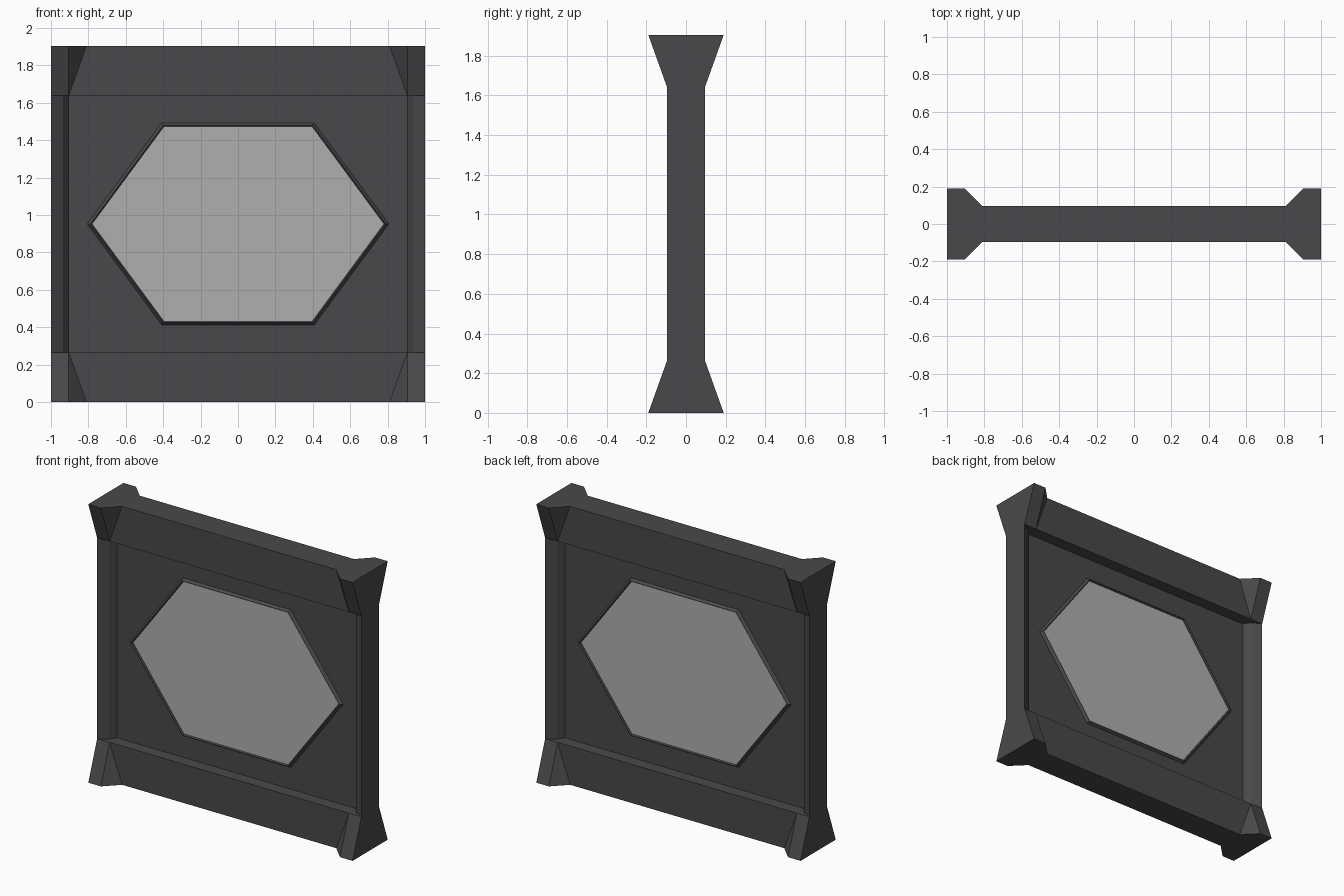
import bpy, bmesh

if "Cube" in bpy.data.objects:
    bpy.data.objects.remove(bpy.data.objects["Cube"])

H = 1.905          # total height
MID = H / 2
BEAM = 0.265       # beam height
D = 0.095          # half depth of the frame
PANEL = 0.013      # half depth of the recessed panel


def material(name, rgb):
    m = bpy.data.materials.new(name)
    m.diffuse_color = (*rgb, 1)
    m.use_nodes = True
    m.node_tree.nodes["Principled BSDF"].inputs["Base Color"].default_value = m.diffuse_color
    return m


dark = material("dark_metal", (0.066, 0.066, 0.072))
pane = material("pale_pane", (0.43, 0.43, 0.43))


def finish(name, bm, mat):
    bmesh.ops.recalc_face_normals(bm, faces=bm.faces)
    me = bpy.data.meshes.new(name)
    bm.to_mesh(me)
    bm.free()
    me.materials.append(mat)
    ob = bpy.data.objects.new(name, me)
    bpy.context.collection.objects.link(ob)
    return ob


def hull(name, pts, mat=dark):
    """Convex solid around the points, with flat areas merged."""
    bm = bmesh.new()
    for p in pts:
        bm.verts.new(p)
    r = bmesh.ops.convex_hull(bm, input=bm.verts)
    loose = [v for v in bm.verts if not v.link_faces]
    bmesh.ops.delete(bm, geom=loose, context='VERTS')
    bmesh.ops.dissolve_limit(bm, angle_limit=0.01, verts=bm.verts, edges=bm.edges)
    return finish(name, bm, mat)


def box(name, x, y, z0, z1, mat=dark):
    return hull(name, [(a, b, c) for a in (-x, x) for b in (-y, y) for c in (z0, z1)], mat)


# Top and bottom beams
box("bottom_beam", 0.905, D, 0, BEAM)
box("top_beam", 0.905, D, H - BEAM, H)

# Recessed wall panel
box("wall_panel", 0.92, PANEL, BEAM, H - BEAM)

foot = [(1, 0.19), (0.905, 0.19), (0.81, D)]
neck = [(1, D), (0.905, D)]
column = [(1, D), (0.935, 0.058), (0.905, PANEL)]

for sx, side in ((-1, "left"), (1, "right")):
    # Side columns with two-step chamfer
    hull(side + "_column", [(sx * x, s * y, z) for x, y in column
                            for s in (-1, 1) for z in (BEAM, H - BEAM)])
    # Flared corner blocks
    for level, z0, z1 in (("bottom", 0, BEAM), ("top", H, H - BEAM)):
        hull(f"{level}_{side}_corner",
             [(sx * x, s * y, z0) for x, y in foot for s in (-1, 1)] +
             [(sx * x, s * y, z1) for x, y in neck for s in (-1, 1)])

# Hexagonal window pane
HEX = [(-0.78, 0), (-0.395, 0.522), (0.395, 0.522),
       (0.78, 0), (0.395, -0.522), (-0.395, -0.522)]
hull("window_pane", [(x, y, MID + z) for x, z in HEX for y in (-0.02, 0.02)], pane)

# Ridged rim around the window, both faces
bm = bmesh.new()
section = [(1.0, -0.012), (1.0, -0.024), (1.01, -0.032), (1.035, -0.012),
           (1.035, 0.012), (1.01, 0.032), (1.0, 0.024), (1.0, 0.012)]
rings = [[bm.verts.new((x * k, y, MID + z * k)) for k, y in section] for x, z in HEX]
n = len(section)
for i in range(6):
    a, b = rings[i], rings[(i + 1) % 6]
    for j in range(n):
        bm.faces.new((a[j], a[(j + 1) % n], b[(j + 1) % n], b[j]))
finish("window_rim", bm, dark)
